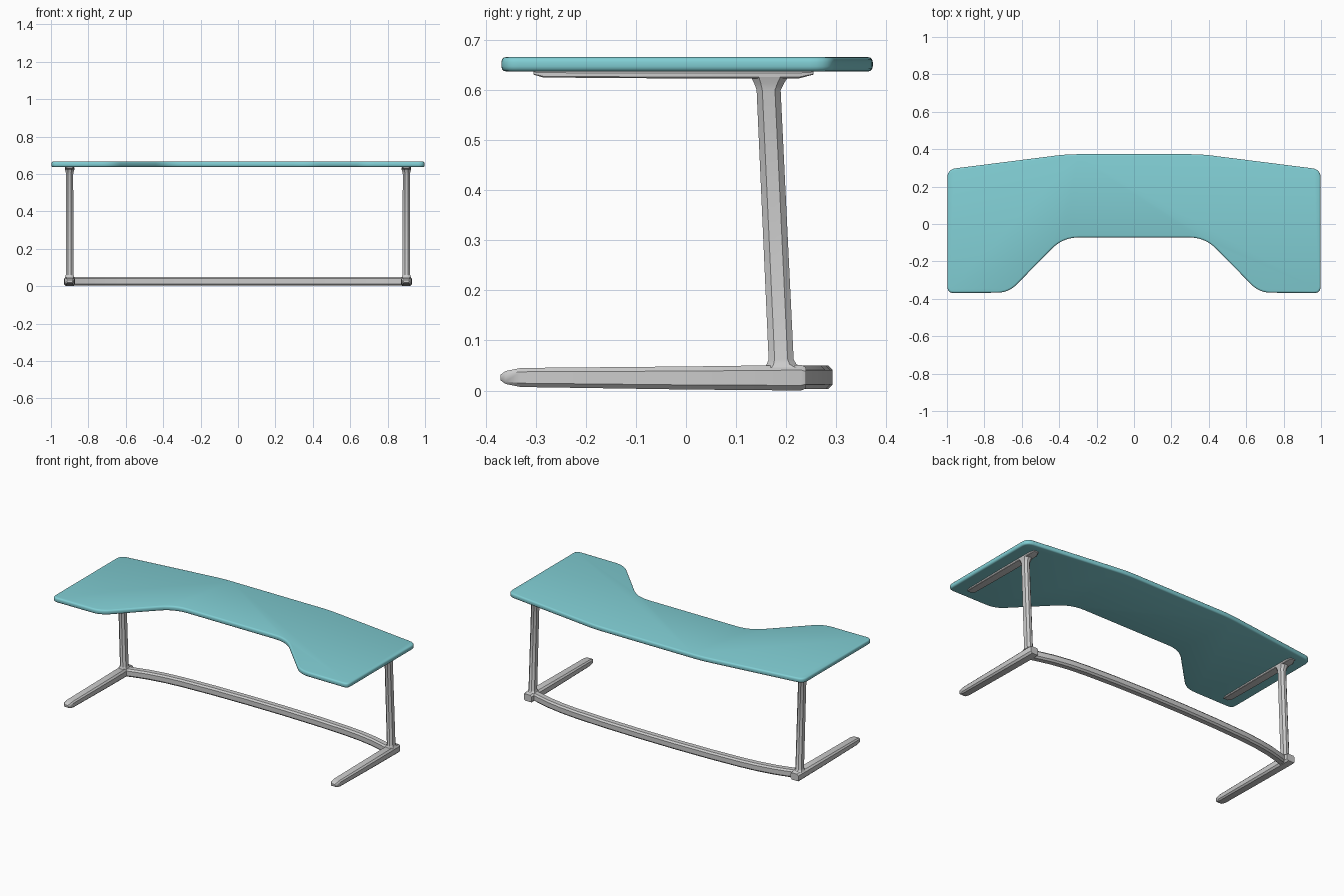
import bpy, bmesh, math
from mathutils import Vector

if "Cube" in bpy.data.objects:
    bpy.data.objects.remove(bpy.data.objects["Cube"])


def finish(bm, name, angle=35):
    bmesh.ops.recalc_face_normals(bm, faces=bm.faces)
    me = bpy.data.meshes.new(name)
    bm.to_mesh(me)
    bm.free()
    ob = bpy.data.objects.new(name, me)
    bpy.context.collection.objects.link(ob)
    bpy.ops.object.select_all(action='DESELECT')
    ob.select_set(True)
    bpy.context.view_layer.objects.active = ob
    bpy.ops.object.shade_smooth_by_angle(angle=math.radians(angle))
    return ob


def loft(name, sections, chamfer=0.4):
    """Chamfered-box sections (centre, u axis, v axis, half u, half v) joined into a bar."""
    bm = bmesh.new()
    rings = []
    for c, u, v, a, b in sections:
        c, u, v = Vector(c), Vector(u).normalized(), Vector(v).normalized()
        k = chamfer * min(a, b)
        pts = [(a, b - k), (a - k, b), (k - a, b), (-a, b - k),
               (-a, k - b), (k - a, -b), (a - k, -b), (a, k - b)]
        rings.append([bm.verts.new(c + u * p + v * q) for p, q in pts])
    for r, s in zip(rings, rings[1:]):
        for i in range(8):
            j = (i + 1) % 8
            bm.faces.new((r[i], r[j], s[j], s[i]))
    bm.faces.new(rings[0])
    bm.faces.new(rings[-1])
    return finish(bm, name)


def rounded(corners, steps=6):
    """Round each (x, y, setback) corner of a closed outline."""
    out = []
    for i, (x, y, r) in enumerate(corners):
        p = Vector((x, y))
        a = p + (Vector(corners[i - 1][:2]) - p).normalized() * r
        b = p + (Vector(corners[(i + 1) % len(corners)][:2]) - p).normalized() * r
        for s in range(steps + 1):
            t = s / steps
            out.append(a * (1 - t) ** 2 + p * 2 * t * (1 - t) + b * t * t)
    return out


X, Y, Z = (1, 0, 0), (0, 1, 0), (0, 0, 1)

# Desktop: rounded outline with bevelled rim
half = [(0.36, 0.373, 0.06), (0.998, 0.292, 0.045), (0.998, -0.369, 0.035),
        (0.67, -0.367, 0.06), (0.38, -0.072, 0.085)]
outline = rounded(half + [(-x, y, r) for x, y, r in reversed(half)])
bm = bmesh.new()
base = bm.faces.new([bm.verts.new((p.x, p.y, 0.637)) for p in outline])
ext = bmesh.ops.extrude_face_region(bm, geom=[base])
bmesh.ops.translate(bm, vec=(0, 0, 0.029),
                    verts=[v for v in ext['geom'] if isinstance(v, bmesh.types.BMVert)])
rim = [e for e in bm.edges if abs(e.verts[0].co.z - e.verts[1].co.z) < 1e-5]
bmesh.ops.bevel(bm, geom=rim, offset=0.01, segments=3, profile=0.5, affect='EDGES')
top = finish(bm, "desktop")
mat = bpy.data.materials.new("teal")
mat.diffuse_color = (0.22, 0.62, 0.66, 1)
mat.use_nodes = True
mat.node_tree.nodes["Principled BSDF"].inputs["Base Color"].default_value = mat.diffuse_color
top.data.materials.append(mat)

for side, s in (("left", -1), ("right", 1)):
    x = 0.9 * s
    # Foot: (y, z centre, half width, half height), tapering to the front
    foot = [(-0.370, 0.026, 0.014, 0.006), (-0.360, 0.026, 0.022, 0.013),
            (-0.330, 0.026, 0.027, 0.019), (0.0, 0.025, 0.029, 0.023),
            (0.230, 0.0255, 0.030, 0.0255), (0.240, 0.0255, 0.026, 0.021)]
    loft(side + "_foot", [((x, y, z), X, Z, a, b) for y, z, a, b in foot])
    # Leaning leg flared at both ends: (y, z, half x, half y)
    leg = [(0.195, 0.046, 0.027, 0.040), (0.191, 0.052, 0.023, 0.030),
           (0.190, 0.062, 0.020, 0.025), (0.165, 0.600, 0.019, 0.024),
           (0.166, 0.614, 0.022, 0.030), (0.167, 0.626, 0.026, 0.037)]
    loft(side + "_leg", [((x, y, z), X, Y, a, b) for y, z, a, b in leg], 0.6)
    # Support plate under the desktop
    plate = [(-0.305, 0.634, 0.015, 0.003), (-0.285, 0.631, 0.023, 0.006),
             (0.0, 0.630, 0.026, 0.007), (0.225, 0.630, 0.025, 0.007),
             (0.255, 0.634, 0.015, 0.003)]
    loft(side + "_support_plate", [((x, y, z), X, Z, a, b) for y, z, a, b in plate])

# Crossbar bowed toward the back
arc = [(0.89, 0.190), (0.84, 0.205), (0.76, 0.226), (0.66, 0.243),
       (0.55, 0.254), (0.35, 0.264), (0.12, 0.269)]
path = [(-x, y) for x, y in arc] + [(x, y) for x, y in reversed(arc)]
bar = []
for i, (x, y) in enumerate(path):
    a, b = path[max(i - 1, 0)], path[min(i + 1, len(path) - 1)]
    bar.append(((x, y, 0.0265), (a[1] - b[1], b[0] - a[0], 0), Z, 0.024, 0.0235))
loft("crossbar", bar)
